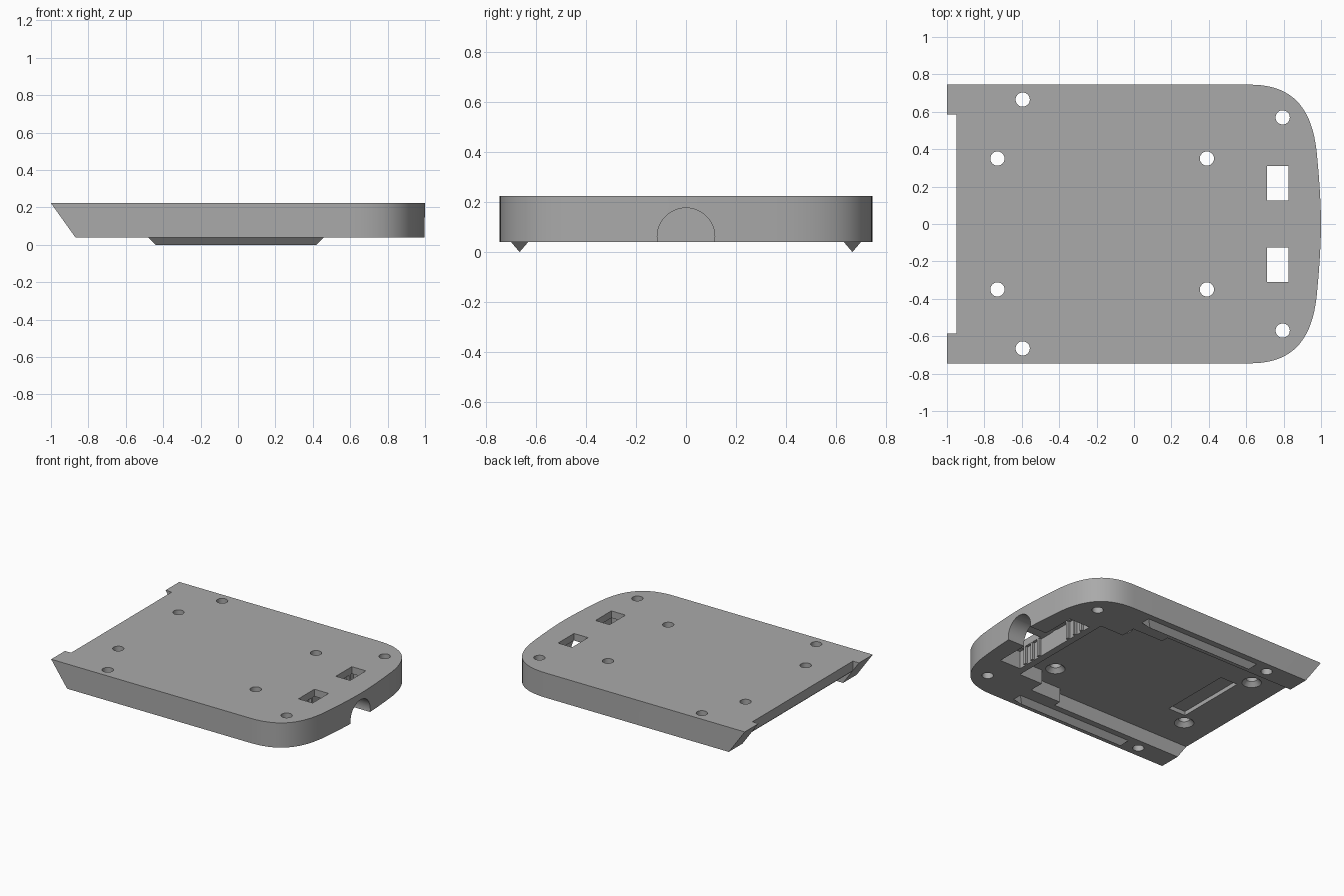
import bpy, bmesh, math
from mathutils import Vector
from mathutils.geometry import interpolate_bezier

cube = bpy.data.objects.get("Cube")
if cube:
    bpy.data.objects.remove(cube, do_unlink=True)

TOP, RIM, FLOOR = 0.222, 0.04, 0.145

grey = bpy.data.materials.new("plain_grey")
grey.use_nodes = True
grey.diffuse_color = (0.4, 0.4, 0.4, 1)
grey.node_tree.nodes["Principled BSDF"].inputs["Base Color"].default_value = (0.4, 0.4, 0.4, 1)


def loft(name, lower, upper):
    """Closed solid between two matching rings of points."""
    bm = bmesh.new()
    a = [bm.verts.new(p) for p in lower]
    b = [bm.verts.new(p) for p in upper]
    bm.faces.new(a[::-1])
    bm.faces.new(b)
    for i in range(len(a)):
        j = (i + 1) % len(a)
        bm.faces.new((a[i], a[j], b[j], b[i]))
    bmesh.ops.recalc_face_normals(bm, faces=bm.faces)
    mesh = bpy.data.meshes.new(name)
    bm.to_mesh(mesh)
    bm.free()
    ob = bpy.data.objects.new(name, mesh)
    bpy.context.collection.objects.link(ob)
    mesh.materials.append(grey)
    return ob


def box(name, x0, x1, y0, y1, z0, z1):
    ring = [(x0, y0), (x1, y0), (x1, y1), (x0, y1)]
    return loft(name, [(x, y, z0) for x, y in ring], [(x, y, z1) for x, y in ring])


def cone(name, x, y, r0, r1, z0, z1, sides=32):
    turn = [2 * math.pi * i / sides for i in range(sides)]
    return loft(name, [(x + r0 * math.cos(t), y + r0 * math.sin(t), z0) for t in turn],
                [(x + r1 * math.cos(t), y + r1 * math.sin(t), z1) for t in turn])


def combine(target, tool, operation="DIFFERENCE"):
    tool.hide_render = True
    mod = target.modifiers.new("cut", "BOOLEAN")
    mod.operation, mod.solver, mod.object = operation, "EXACT", tool
    bpy.context.view_layer.objects.active = target
    bpy.ops.object.modifier_apply(modifier=mod.name)
    bpy.data.objects.remove(tool, do_unlink=True)


# Plate outline: straight sides, soft corners, slightly bowed end
corner = interpolate_bezier(Vector((0.62, 0.745)), Vector((0.85, 0.745)),
                            Vector((0.96, 0.62)), Vector((0.98, 0.35)), 20)
bow = interpolate_bezier(Vector((0.98, 0.35)), Vector((0.99, 0.25)),
                         Vector((1, 0.1)), Vector((1, 0)), 8)
half = [(p.x, p.y) for p in list(corner) + list(bow)[1:]]
curve = half + [(x, -y) for x, y in half[-2::-1]]


def outline(end_x, z):
    return [(x, y, z) for x, y in [(end_x, 0.745)] + curve + [(end_x, -0.745)]]


shell = loft("shell", outline(-0.87, RIM), outline(-1, TOP))

# Open end notch and underside recess with its stepped sides
combine(shell, box("notch", -1.2, -0.95, -0.585, 0.585, -0.1, 0.4))
combine(shell, box("recess", -1.2, 0.2, -0.585, 0.585, -0.1, FLOOR))
combine(shell, box("inner_recess", 0.1, 0.45, -0.53, 0.53, -0.1, FLOOR))
combine(shell, box("neck_recess", 0.4, 0.64, -0.42, 0.42, -0.1, FLOOR))
combine(shell, box("floor_slot", -0.67, -0.53, -0.27, 0.27, 0, FLOOR + 0.03))

# Connector pocket behind a thin bulkhead
combine(shell, box("pocket", 0.69, 0.86, -0.36, 0.36, -0.1, 0.17))

# Arched cable channel through the bowed end
turn = [2 * math.pi * i / 48 for i in range(48)]
arch = [[(x, 0.115 * math.cos(t), 0.06 + 0.115 * math.sin(t)) for t in turn] for x in (0.69, 1.2)]
combine(shell, loft("channel", arch[0], arch[1]))

for side in (-1, 1):
    # Rectangular ports
    y0, y1 = sorted((side * 0.125, side * 0.31))
    combine(shell, box("port", 0.71, 0.825, y0, y1, -0.1, 0.4))
    # Plain holes in the rim
    for x, y in ((-0.595, 0.665), (0.795, 0.57)):
        combine(shell, cone("rim_hole", x, side * y, 0.038, 0.038, -0.1, 0.4))
    # Countersunk holes in the floor
    for x in (-0.73, 0.39):
        combine(shell, cone("floor_hole", x, side * 0.35, 0.038, 0.038, -0.1, 0.4))
        combine(shell, cone("countersink", x, side * 0.35, 0.07, 0.038, FLOOR - 0.005, FLOOR + 0.03))
    # Small fins on the bulkhead
    for y in (0.15, 0.22, 0.29):
        box("fin", 0.685, 0.709, side * y - 0.01, side * y + 0.01, RIM, 0.172)
    # Pointed locating ridge under each rail
    y = side * 0.665
    base = [(-0.48, y - 0.035, RIM), (0.46, y - 0.035, RIM), (0.46, y + 0.035, RIM), (-0.48, y + 0.035, RIM)]
    tip = [(-0.44, y - 0.001, 0), (0.42, y - 0.001, 0), (0.42, y + 0.001, 0), (-0.44, y + 0.001, 0)]
    loft("ridge", tip, base)

# Smooth curved walls, sharp edges elsewhere
bpy.ops.object.select_all(action="DESELECT")
shell.select_set(True)
bpy.context.view_layer.objects.active = shell
bpy.ops.object.shade_smooth_by_angle(angle=math.radians(25))
